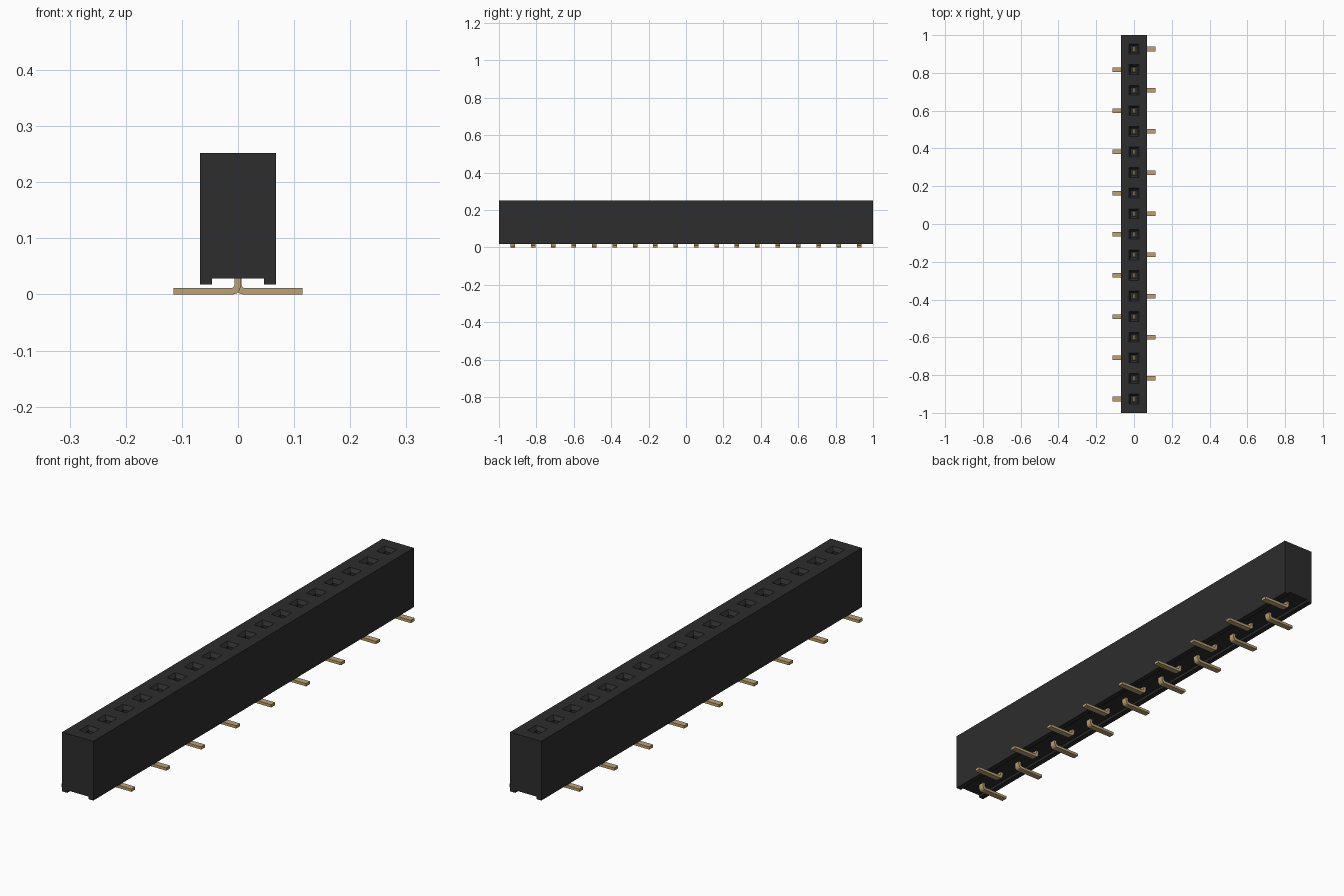
import bpy, bmesh
from mathutils import Vector

if "Cube" in bpy.data.objects:
    bpy.data.objects.remove(bpy.data.objects["Cube"], do_unlink=True)

COUNT, PITCH = 18, 0.109
ROWS = [(i - (COUNT - 1) / 2) * PITCH for i in range(COUNT)]


def material(name, rgb):
    m = bpy.data.materials.new(name)
    m.use_nodes = True
    m.diffuse_color = (*rgb, 1)
    m.node_tree.nodes["Principled BSDF"].inputs["Base Color"].default_value = (*rgb, 1)
    return m


black = material("black plastic", (0.026, 0.026, 0.026))
gold = material("pale gold", (0.5, 0.36, 0.17))


def finish(name, bm, mat):
    bmesh.ops.recalc_face_normals(bm, faces=bm.faces)
    mesh = bpy.data.meshes.new(name)
    bm.to_mesh(mesh)
    bm.free()
    mesh.materials.append(mat)
    ob = bpy.data.objects.new(name, mesh)
    bpy.context.collection.objects.link(ob)
    return ob


def extrude_profile(bm, points, y0, y1):
    """Extrude an x-z outline along y."""
    face = bm.faces.new([bm.verts.new((x, y0, z)) for x, z in points])
    out = bmesh.ops.extrude_face_region(bm, geom=[face])
    verts = [g for g in out["geom"] if isinstance(g, bmesh.types.BMVert)]
    bmesh.ops.translate(bm, verts=verts, vec=Vector((0, y1 - y0, 0)))


def square_loft(bm, y, sections):
    """Stack square sections (half width, height) into a closed solid."""
    rings = [[bm.verts.new((sx * h, y + sy * h, z))
              for sx, sy in ((-1, -1), (1, -1), (1, 1), (-1, 1))]
             for h, z in sections]
    for a, b in zip(rings, rings[1:]):
        for i in range(4):
            j = (i + 1) % 4
            bm.faces.new((a[i], a[j], b[j], b[i]))
    bm.faces.new(rings[0][::-1])
    bm.faces.new(rings[-1])


# Housing with a channel along its underside
bm = bmesh.new()
half = [(0.046, 0.028), (0.046, 0.018), (0.068, 0.018), (0.068, 0.252)]
extrude_profile(bm, half + [(-x, z) for x, z in reversed(half)], -1, 1)
housing = finish("housing", bm, black)

# Sockets with flared mouths, cut into the housing
bm = bmesh.new()
for y in ROWS:
    square_loft(bm, y, [(0.015, 0.06), (0.015, 0.238), (0.026, 0.252), (0.026, 0.27)])
cutter = finish("socket_cutter", bm, black)
cutter.hide_render = True
mod = housing.modifiers.new("sockets", "BOOLEAN")
mod.operation = "DIFFERENCE"
mod.solver = "EXACT"
mod.object = cutter
bpy.context.view_layer.objects.active = housing
bpy.ops.object.modifier_apply(modifier=mod.name)
bpy.data.objects.remove(cutter, do_unlink=True)

# Bent pins, alternating sides: flat foot, rounded bend, upright stem
FOOT = [(0.115, 0), (0.115, 0.011), (0.012, 0.011), (0.008, 0.013), (0.006, 0.017),
        (0.006, 0.075), (-0.005, 0.075), (-0.005, 0.015), (-0.003, 0.008),
        (0.002, 0.002), (0.009, 0)]
for i, y in enumerate(ROWS):
    side = 1 if i % 2 else -1
    bm = bmesh.new()
    extrude_profile(bm, [(side * x, z) for x, z in FOOT], y - 0.012, y + 0.012)
    finish(f"pin_{i + 1}", bm, gold)
